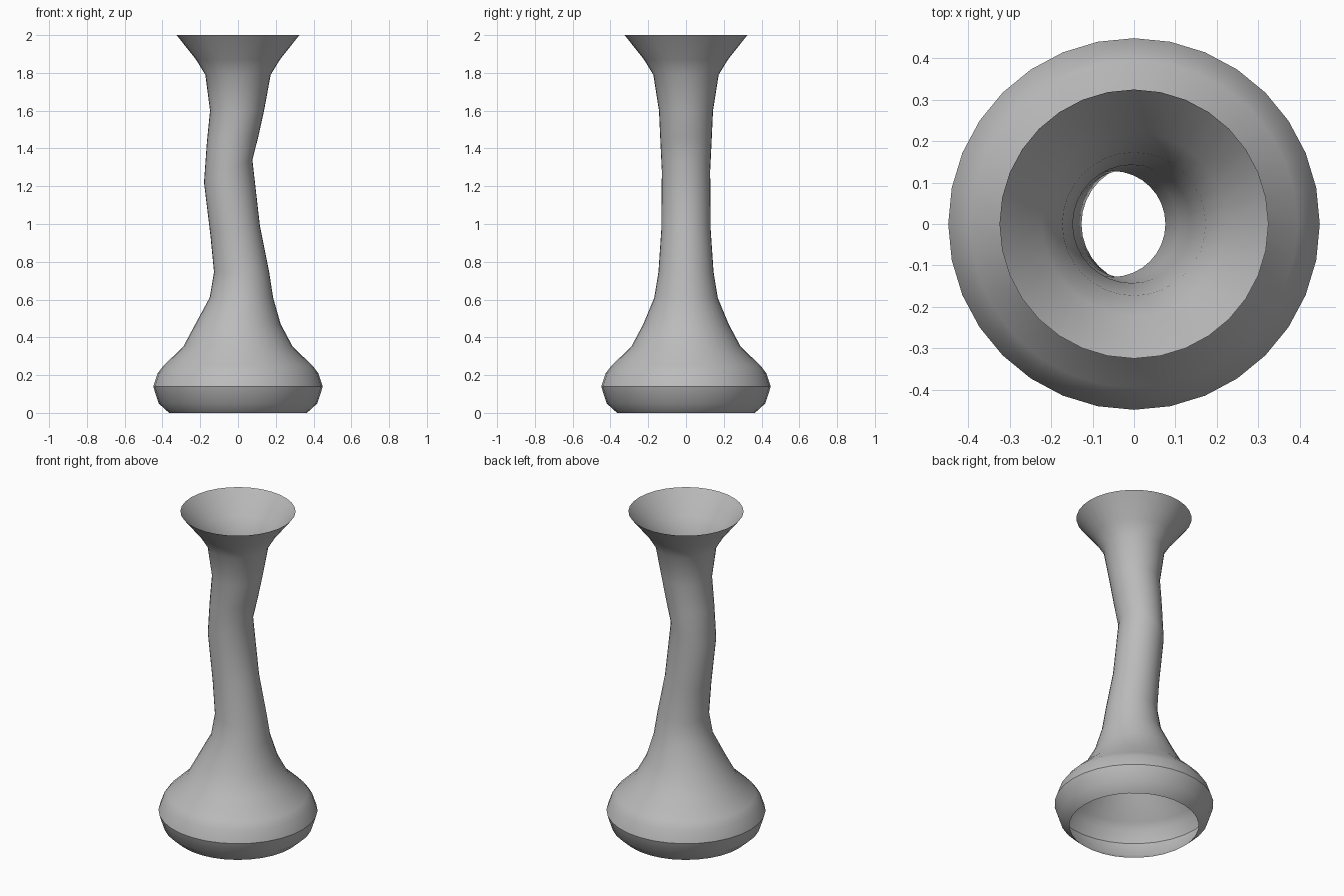
import bpy, bmesh, math

if "Cube" in bpy.data.objects:
    bpy.data.objects.remove(bpy.data.objects["Cube"])

SIDES = 32
# ring: (centre x, centre z, radius, rise of the right side over the left)
RINGS = [
    (0.00, 0.00, 0.365, 0.0),
    (0.00, 0.05, 0.420, 0.0),
    (0.00, 0.14, 0.449, 0.0),
    (0.00, 0.21, 0.425, 0.0),
    (0.00, 0.25, 0.395, 0.0),
    (0.00, 0.35, 0.290, 0.0),
    (0.00, 0.47, 0.226, 0.0),
    (0.018, 0.61, 0.168, 0.0),
    (0.019, 0.745, 0.146, 0.0),
    (-0.015, 0.965, 0.131, 0.05),
    (-0.052, 1.28, 0.128, 0.12),
    (-0.029, 1.445, 0.136, 0.03),
    (-0.005, 1.60, 0.143, 0.0),
    (0.00, 1.79, 0.173, 0.0),
    (0.00, 1.87, 0.222, 0.0),
    (0.00, 2.00, 0.325, 0.0),
]

# Open thin-walled vase lofted through the rings
bm = bmesh.new()
loops = []
for cx, cz, r, rise in RINGS:
    loops.append([bm.verts.new((cx + r * math.cos(a), r * math.sin(a),
                                cz + 0.5 * rise * math.cos(a)))
                  for a in (2 * math.pi * i / SIDES for i in range(SIDES))])
for lo, hi in zip(loops, loops[1:]):
    for i in range(SIDES):
        j = (i + 1) % SIDES
        bm.faces.new((lo[i], lo[j], hi[j], hi[i])).smooth = True

# Sharp crease around the widest ring
belly = set(loops[2])
for e in bm.edges:
    if e.verts[0] in belly and e.verts[1] in belly:
        e.smooth = False

mesh = bpy.data.meshes.new("vase_body")
bm.to_mesh(mesh)
bm.free()
vase = bpy.data.objects.new("vase_body", mesh)
bpy.context.collection.objects.link(vase)

# Plain grey clay
mat = bpy.data.materials.new("light_grey")
mat.diffuse_color = (0.5, 0.5, 0.5, 1.0)
mat.use_nodes = True
mat.node_tree.nodes["Principled BSDF"].inputs["Base Color"].default_value = mat.diffuse_color
mesh.materials.append(mat)
